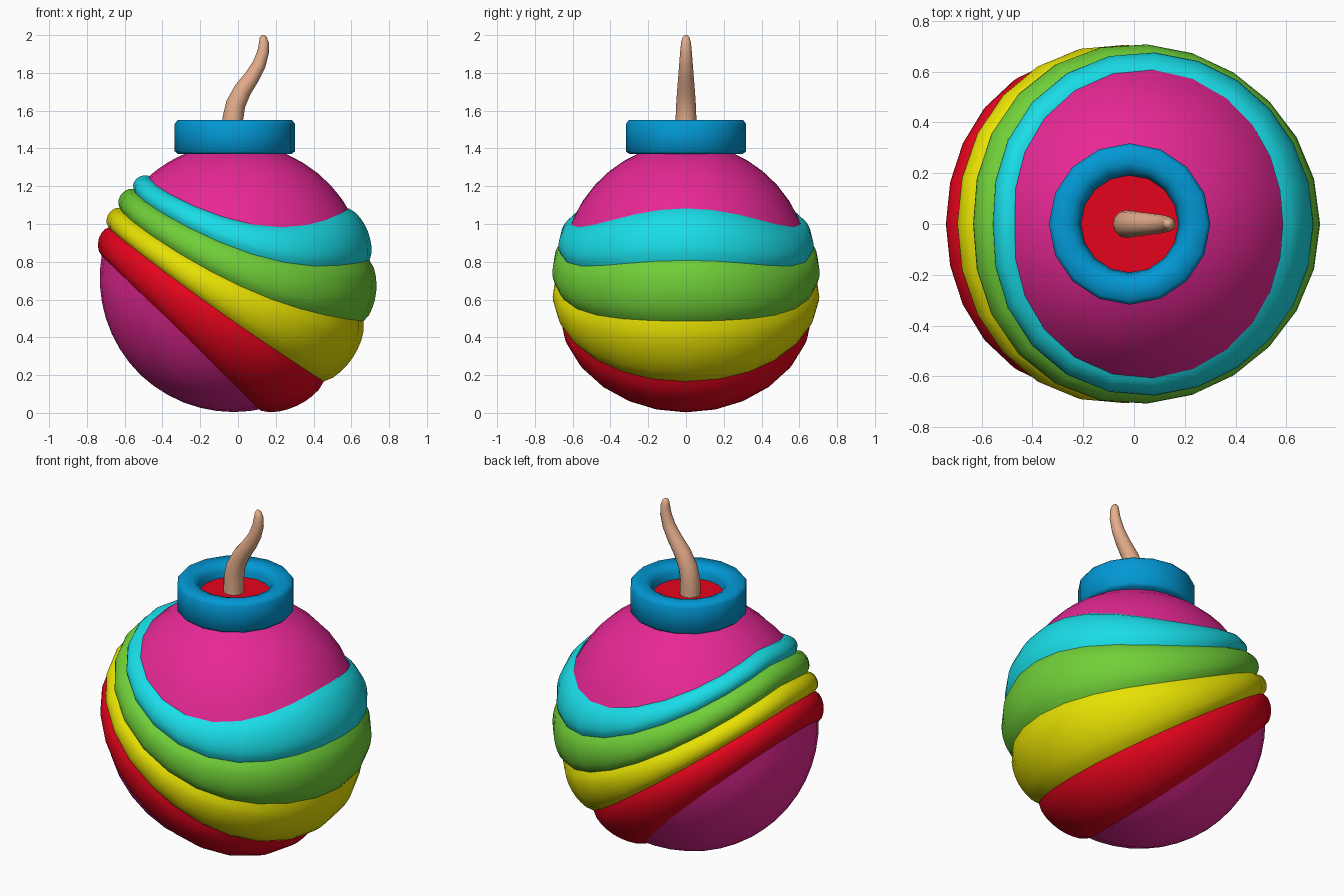
import bpy, bmesh
from math import sin, cos, pi, radians
from mathutils import Vector

if "Cube" in bpy.data.objects:
    bpy.data.objects.remove(bpy.data.objects["Cube"])

CX, CZ = -0.017, 0.72      # centre of the round body
Y_SCALE = 0.957


def material(name, rgb):
    m = bpy.data.materials.new(name)
    lin = [((c / 255 + 0.055) / 1.055) ** 2.4 if c > 10 else c / 255 / 12.92 for c in rgb]
    m.diffuse_color = (*lin, 1)
    m.use_nodes = True
    m.node_tree.nodes["Principled BSDF"].inputs["Base Color"].default_value = m.diffuse_color
    return m


pink = material("pink", (232, 40, 150))
red = material("red", (230, 4, 28))
yellow = material("yellow", (232, 226, 2))
green = material("green", (112, 207, 56))
cyan = material("cyan", (26, 225, 236))
blue = material("blue", (2, 152, 212))
tan = material("tan", (230, 174, 140))


def loft(name, rings, mat, caps=False, angle=60):
    """Skin a list of closed point loops."""
    bm = bmesh.new()
    loops = [[bm.verts.new(p) for p in r] for r in rings]
    n = len(loops[0])
    for a, b in zip(loops, loops[1:]):
        for i in range(n):
            j = (i + 1) % n
            bm.faces.new((a[i], a[j], b[j], b[i]))
    if caps:
        bm.faces.new(loops[0])
        bm.faces.new(loops[-1])
    bmesh.ops.remove_doubles(bm, verts=bm.verts, dist=0.0005)
    bmesh.ops.recalc_face_normals(bm, faces=bm.faces)
    me = bpy.data.meshes.new(name)
    bm.to_mesh(me)
    bm.free()
    me.materials.append(mat)
    ob = bpy.data.objects.new(name, me)
    bpy.context.collection.objects.link(ob)
    bpy.ops.object.select_all(action='DESELECT')
    ob.select_set(True)
    bpy.context.view_layer.objects.active = ob
    bpy.ops.object.shade_smooth_by_angle(angle=radians(angle))
    return ob


def tilted_ring(left, right, sag, r, swell=0.0, n=24):
    """Tilted loop on the body, given its end angles in the xz plane."""
    mid, half = radians((left + right) / 2), radians((left - right) / 2)
    axis = Vector((cos(mid), 0, sin(mid)))
    side = Vector((sin(mid), 0, -cos(mid)))
    pts = []
    for i in range(n):
        p = 2 * pi * i / n
        d = axis * cos(half) + (side * cos(p) + Vector((0, sin(p), 0))) * sin(half)
        # the sag sets in faster towards the left end
        d.z -= sag * abs(sin(p)) ** (1.7 + 0.3 * cos(p))
        d = d.normalized() * (r + swell * max(0, cos(p)))
        pts.append((CX + d.x, d.y * Y_SCALE, CZ + d.z))
    return pts


def mix(a, b, t):
    return [p + (q - p) * t for p, q in zip(a, b)]


def shell(name, a, b, mat, r0, r1, bulge=0.0, steps=8):
    rings = []
    for k in range(steps + 1):
        t = k / steps
        r = r0 + (r1 - r0) * t + bulge * max(0, sin(pi * t)) ** 0.6
        rings.append(tilted_ring(*mix(a, b, t), r, bulge * 0.3))
    return loft(name, rings, mat)


# Band boundaries: left angle, right angle, sag at front and back
edges = [(130, 31, 0.30), (139, 7, 0.23), (149, -19, 0.165),
         (158.6, -49.6, 0.04), (171, -79, 0.0)]
radii = [0.694, 0.709, 0.711, 0.717, 0.712]
# The top runs a little way under the first band
shell("body_top", (90, 90, 0), mix(edges[0], edges[1], 0.12), pink, 0.708, 0.70)
bands = [("upper_band", cyan), ("second_band", green),
         ("third_band", yellow), ("lower_band", red)]
for i, (name, mat) in enumerate(bands):
    shell(name, edges[i], edges[i + 1], mat, radii[i], radii[i + 1], 0.033)
shell("body_bottom", mix(edges[4], edges[3], 0.1), (226, -134, 0), pink, 0.714, 0.72)


def circle(x, z, r, n):
    return [(x + r * cos(2 * pi * i / n), r * sin(2 * pi * i / n), z) for i in range(n)]


# Collar: turned ring with softened edges and a recessed plug
profile = [(0.19, 1.37), (0.30, 1.37), (0.318, 1.385), (0.318, 1.53), (0.303, 1.55),
           (0.24, 1.55), (0.212, 1.538), (0.197, 1.51), (0.19, 1.46), (0.19, 1.37)]
loft("collar", [circle(CX, z, r, 16) for r, z in profile], blue, angle=75)
loft("collar_plug", [circle(CX, 1.45, 0.195, 16), circle(CX, 1.475, 0.195, 16)],
     red, caps=True, angle=30)

# Fuse: bent tapering tube (x, z, radius)
path = [(-0.028, 1.46, 0.056), (-0.027, 1.56, 0.055), (-0.012, 1.635, 0.052),
        (0.025, 1.71, 0.047), (0.075, 1.78, 0.041), (0.112, 1.845, 0.036),
        (0.133, 1.91, 0.031), (0.137, 1.96, 0.026), (0.133, 1.99, 0.018),
        (0.131, 2.0, 0.007)]
rings = []
for k, (x, z, r) in enumerate(path):
    p, q = path[max(k - 1, 0)], path[min(k + 1, len(path) - 1)]
    t = Vector((q[0] - p[0], 0, q[1] - p[1])).normalized()
    if k in (0, len(path) - 1):
        t = Vector((0, 0, 1))
    u = Vector((t.z, 0, -t.x))
    rings.append([Vector((x, 0, z)) + (u * cos(a) + Vector((0, sin(a), 0))) * r
                  for a in (2 * pi * i / 12 for i in range(12))])
loft("fuse", rings, tan, caps=True)
